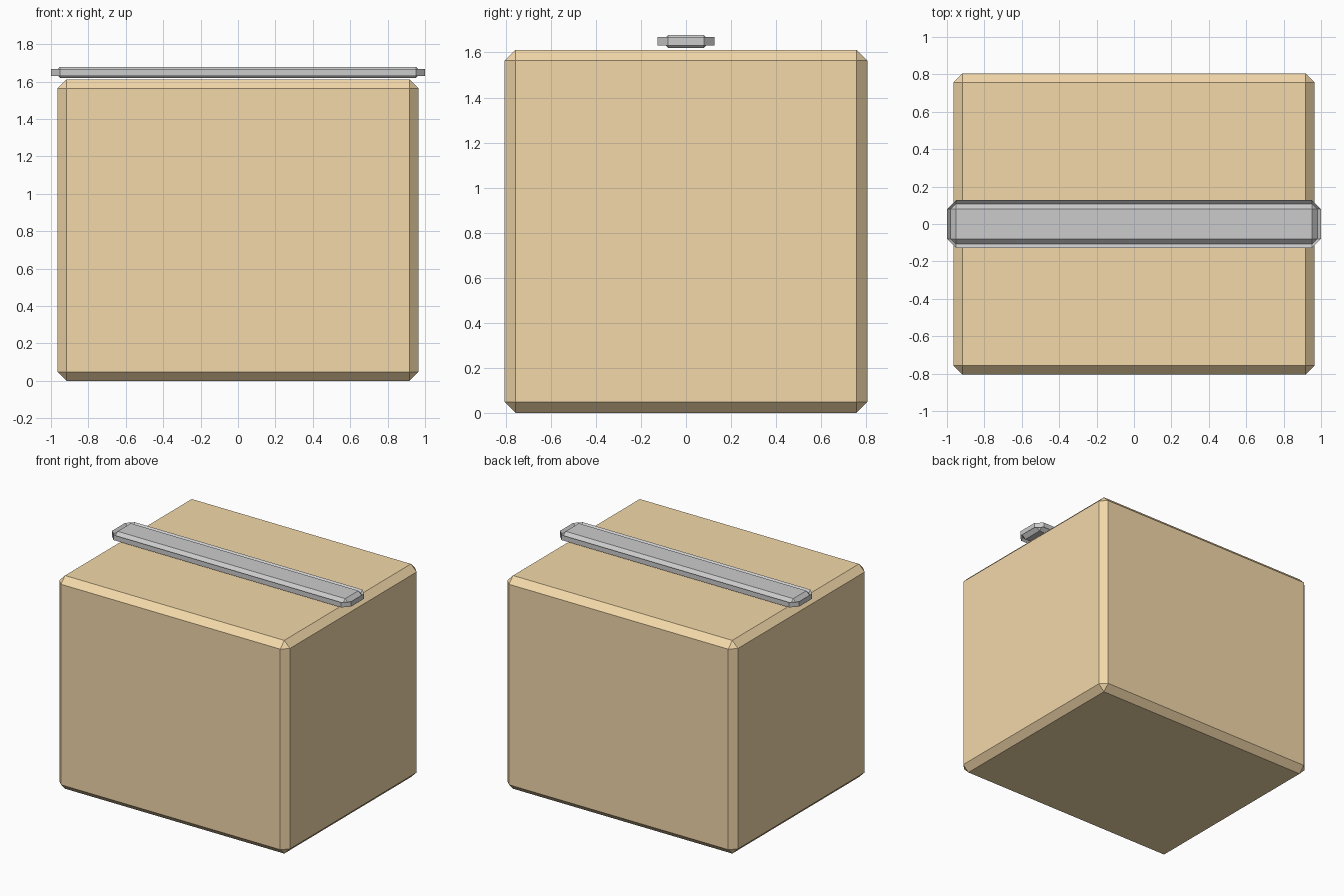
import bpy, bmesh
from mathutils import Matrix

if "Cube" in bpy.data.objects:
    bpy.data.objects.remove(bpy.data.objects["Cube"])


def chamfered_block(name, size, centre, width):
    bm = bmesh.new()
    bmesh.ops.create_cube(bm, size=1, matrix=Matrix.Diagonal((*size, 1)))
    # Unclamped chamfer: on thin blocks the slopes cross, giving pinched edges
    bmesh.ops.bevel(bm, geom=bm.edges[:], offset=width, offset_type='OFFSET',
                    segments=1, profile=0.5, affect='EDGES', clamp_overlap=False)
    mesh = bpy.data.meshes.new(name)
    bm.to_mesh(mesh)
    bm.free()
    obj = bpy.data.objects.new(name, mesh)
    obj.location = centre
    bpy.context.collection.objects.link(obj)
    return obj


# Cardboard carton
carton = chamfered_block("carton", (1.93, 1.61, 1.612), (0, 0, 0.806), 0.048)
card = bpy.data.materials.new("cardboard")
card.diffuse_color = (0.9, 0.69, 0.4, 1)
card.use_nodes = True
card.node_tree.nodes["Principled BSDF"].inputs["Base Color"].default_value = card.diffuse_color
carton.data.materials.append(card)

# Tape strip across the lid
chamfered_block("tape_strip", (2.0, 0.254, 0.058), (0, 0, 1.649), 0.048)
